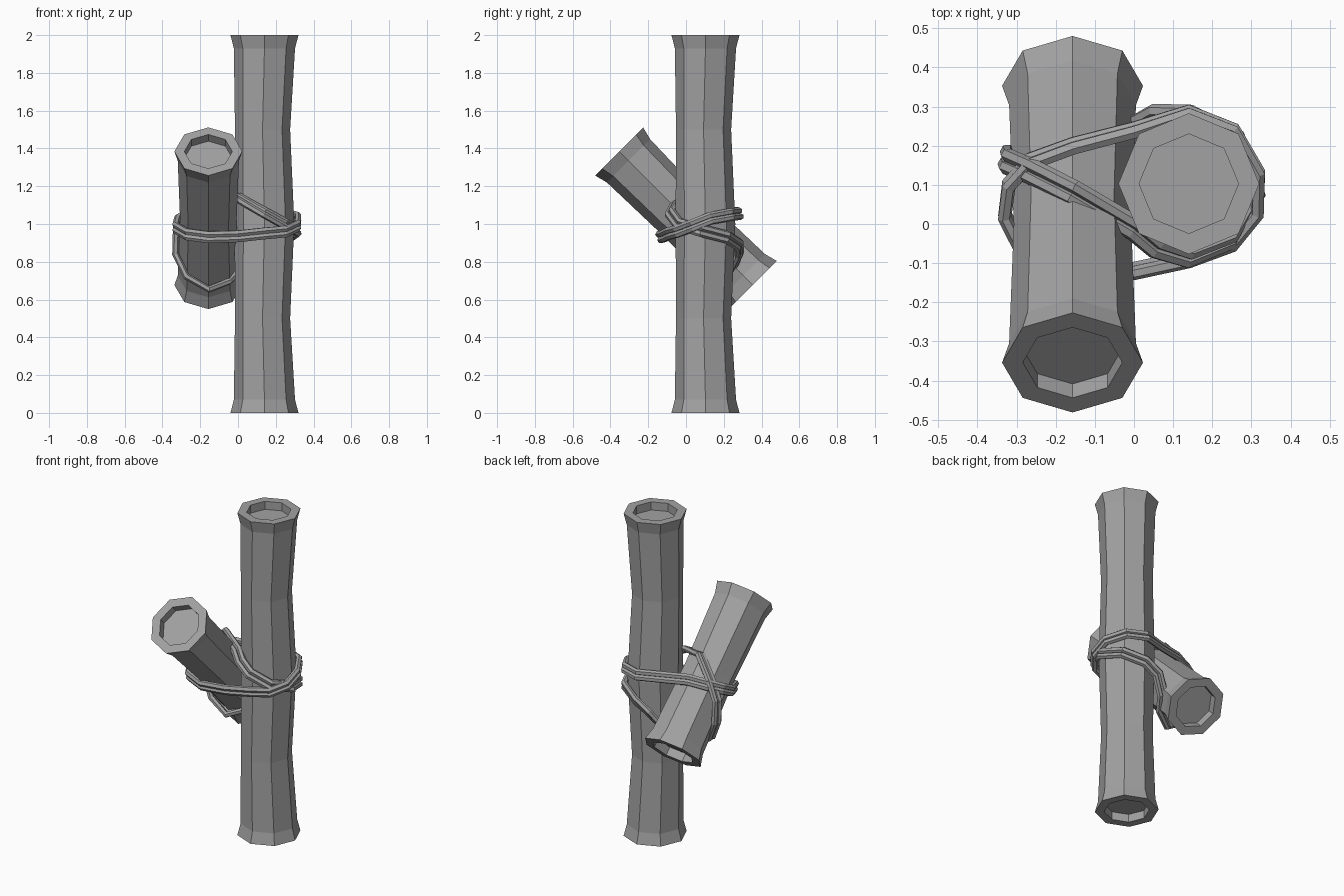
import bpy
import bmesh
from math import cos, sin, pi
from mathutils import Matrix, Vector

cube = bpy.data.objects.get("Cube")
if cube:
    bpy.data.objects.remove(cube)

grey = bpy.data.materials.new("plain grey")
grey.use_nodes = True
colour = (0.36, 0.36, 0.36, 1)
grey.diffuse_color = colour
grey.node_tree.nodes["Principled BSDF"].inputs["Base Color"].default_value = colour

SIDES = 8


def add_object(name, data):
    data.materials.append(grey)
    obj = bpy.data.objects.new(name, data)
    bpy.context.collection.objects.link(obj)
    return obj


def bamboo(name, profile, length, matrix):
    """Octagonal cane with flared ends and a shallow hollow at each end."""
    hollow, depth = 0.127, 0.05
    sections = [(depth, hollow, 0), (0, hollow, 0), *profile,
                (length, hollow, 0), (length - depth, hollow, 0)]
    bm = bmesh.new()
    rings = []
    for z, radius, lean in sections:
        rings.append([bm.verts.new((lean + radius * cos(2 * pi * i / SIDES),
                                    lean + radius * sin(2 * pi * i / SIDES), z))
                      for i in range(SIDES)])
    for low, high in zip(rings, rings[1:]):
        for i in range(SIDES):
            j = (i + 1) % SIDES
            bm.faces.new((low[i], low[j], high[j], high[i]))
    bm.faces.new(rings[0][::-1])
    bm.faces.new(rings[-1])
    bmesh.ops.recalc_face_normals(bm, faces=bm.faces)
    mesh = bpy.data.meshes.new(name)
    bm.to_mesh(mesh)
    bm.free()
    add_object(name, mesh).matrix_world = matrix


def rope(name, points, gap=0.016, radius=0.018):
    """Closed lashing made of two strands lying side by side."""
    points = [Vector(p) for p in points]
    centre = sum(points, Vector()) / len(points)
    curve = bpy.data.curves.new(name, "CURVE")
    curve.dimensions = "3D"
    curve.bevel_depth = radius
    curve.bevel_resolution = 1
    for side in (-1, 1):
        spline = curve.splines.new("POLY")
        spline.points.add(len(points) - 1)
        spline.use_cyclic_u = True
        spline.use_smooth = False
        for i, p in enumerate(points):
            tangent = points[(i + 1) % len(points)] - points[i - 1]
            across = tangent.cross(p - centre).normalized()
            spline.points[i].co = (*(p + across * side * gap), 1)
    add_object(name, curve)


# Upright cane with two segments
bamboo("upright_cane",
       [(0, 0.18, 0), (0.07, 0.162, 0), (0.5, 0.146, -0.01), (1, 0.158, 0),
        (1.5, 0.146, -0.01), (1.93, 0.162, 0), (2, 0.18, 0)],
       2, Matrix.Translation((0.14, 0.103, 0)))

# Short cane leaning across it
bamboo("leaning_cane",
       [(0, 0.18, 0), (0.07, 0.162, 0), (0.5, 0.15, 0), (0.93, 0.162, 0), (1, 0.18, 0)],
       1, Matrix.Translation((-0.157, 0.353, 0.677)) @ Matrix.Rotation(pi / 4, 4, "X"))

# Level lashing around both canes
rope("level_rope", [
    (0.14, -0.09, 0.95), (0, -0.12, 0.935), (-0.155, -0.14, 0.93),
    (-0.27, -0.1, 0.945), (-0.33, 0.02, 0.98), (-0.32, 0.1, 1.02),
    (-0.265, 0.16, 1.05), (-0.155, 0.2, 1.07), (0, 0.24, 1.06),
    (0.14, 0.285, 1.055), (0.255, 0.24, 1.05), (0.318, 0.13, 1.03),
    (0.315, 0.03, 0.99), (0.25, -0.05, 0.96)])

# Crossing lashing, over and under the leaning cane
rope("crossing_rope", [
    (-0.155, 0.08, 1.18), (0, -0.01, 1.14), (0.06, -0.06, 1.105),
    (0.14, -0.085, 1.06), (0.25, -0.04, 1), (0.318, 0.08, 0.965),
    (0.27, 0.22, 0.93), (0.15, 0.28, 0.89), (0.06, 0.28, 0.84),
    (-0.01, 0.24, 0.75), (-0.06, 0.17, 0.7), (-0.155, 0.12, 0.655),
    (-0.27, 0.14, 0.72), (-0.328, 0.17, 0.84), (-0.325, 0.16, 0.97),
    (-0.265, 0.135, 1.07)])
